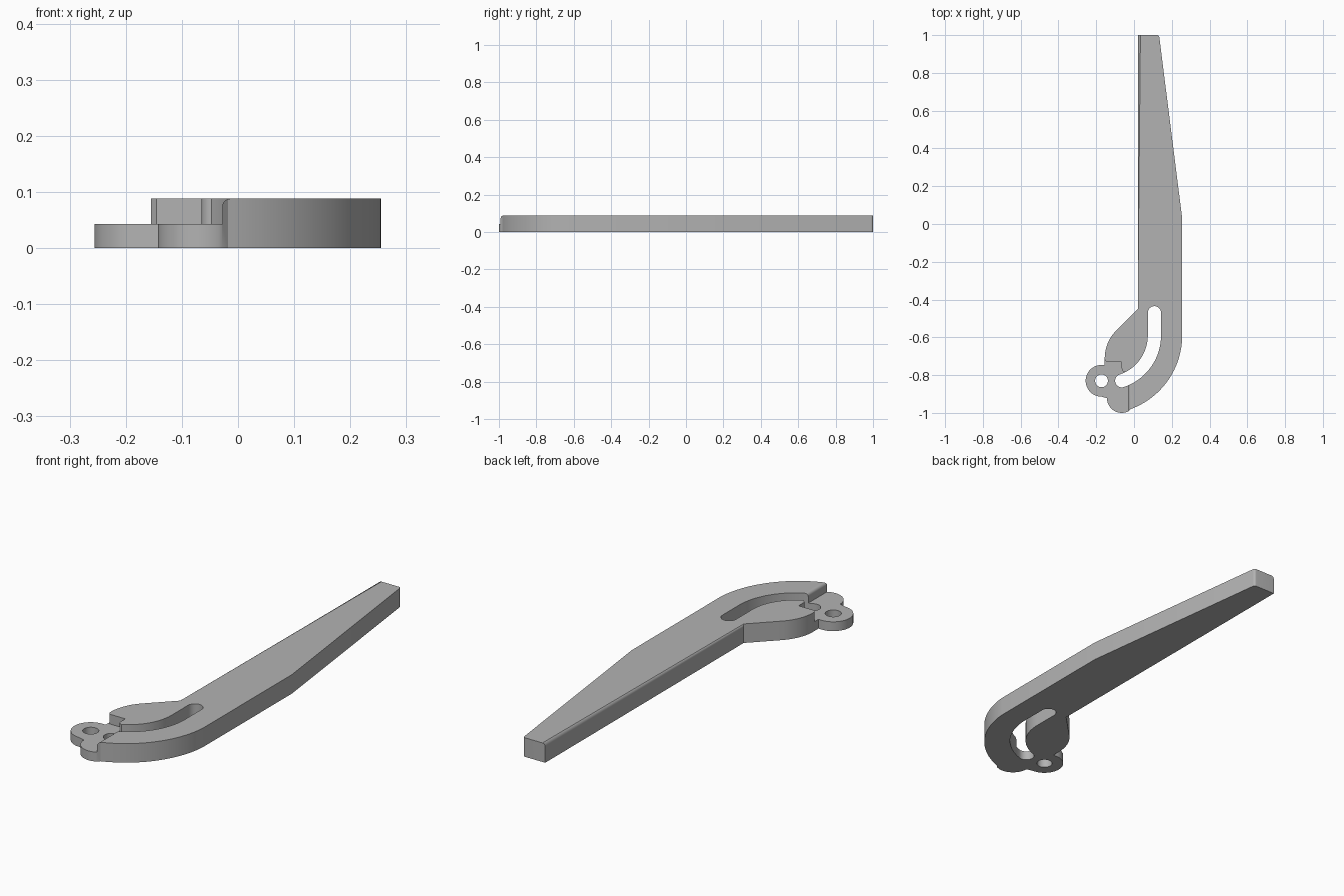
import bpy, bmesh
from math import sin, cos, radians
from mathutils import Vector

if "Cube" in bpy.data.objects:
    bpy.data.objects.remove(bpy.data.objects["Cube"])

TOP, STEP = 0.088, 0.043      # full and stepped-down thickness
FILLET = 0.014


def arc(cx, cy, r, a0, a1, n=24):
    angles = [radians(a0 + (a1 - a0) * i / n) for i in range(n + 1)]
    return [(cx + r * cos(a), cy + r * sin(a)) for a in angles]


def prism(name, points, offset, round_edge=None):
    """Extrude a closed 3D outline; optionally round the edge joining two points."""
    bm = bmesh.new()
    face = bm.faces.new([bm.verts.new(p) for p in points])
    result = bmesh.ops.extrude_face_region(bm, geom=[face])
    moved = [g for g in result["geom"] if isinstance(g, bmesh.types.BMVert)]
    bmesh.ops.translate(bm, verts=moved, vec=offset)
    bmesh.ops.recalc_face_normals(bm, faces=bm.faces)
    if round_edge:
        ends = [Vector(p) for p in round_edge]
        edges = [e for e in bm.edges
                 if all(min((v.co - p).length for v in e.verts) < 1e-4 for p in ends)]
        bmesh.ops.bevel(bm, geom=edges, offset=FILLET, segments=6,
                        profile=0.5, affect='EDGES')
    mesh = bpy.data.meshes.new(name)
    bm.to_mesh(mesh)
    bm.free()
    obj = bpy.data.objects.new(name, mesh)
    bpy.context.collection.objects.link(obj)
    return obj


def flat(points, z):
    return [(x, y, z) for x, y in points]


# Lever outline: tapered handle, curved arm, rounded tip, pivot ear, inner lobe
outline = [(0.02, 1)]
outline += arc(0.122, 0.988, 0.012, 90, 7, 5)
outline += [(0.255, 0.03)]
outline += arc(-0.16, -0.59, 0.415, -4, -70, 36)
outline += arc(-0.065, -0.922, 0.078, -62, -180)
outline += arc(-0.172, -0.83, 0.084, -90, -270, 32)
outline += [(-0.155, -0.746)]
outline += arc(0.05, -0.71, 0.205, 180, 135, 16)
outline += [(0.02, -0.45)]
lever = prism("lever", flat(outline, 0), (0, 0, TOP),
              [(0.02, 1, TOP), (0.02, -0.45, TOP)])

# Curved guide slot
slot = arc(0.108, -0.47, 0.035, 0, 180)
slot += arc(-0.145, -0.59, 0.218, 0, -71.6, 32)
slot += arc(-0.065, -0.83, 0.035, 108.4, 288.4)[1:-1]
slot += arc(-0.145, -0.59, 0.288, -71.6, 0, 32)
slot_cutter = prism("slot_cutter", flat(slot, -0.1), (0, 0, 0.3))

# Pivot hole in the ear
hole = arc(-0.172, -0.83, 0.034, 0, 360, 32)[:-1]
hole_cutter = prism("hole_cutter", flat(hole, -0.1), (0, 0, 0.3))

# Step beside the arm, with a rounded upper edge
step = [(-0.4, STEP), (-0.028, STEP)]
step += arc(-0.028 + FILLET, TOP - FILLET, FILLET, 180, 90, 6)
step += [(-0.028 + FILLET, 0.2), (-0.4, 0.2)]
arm_cutter = prism("arm_step_cutter", [(x, -1.2, z) for x, z in step], (0, 0.38, 0))

# Step around the ear, with a notch into the lobe
notch = [(-0.4, -0.86), (-0.04, -0.83), (-0.028, -0.8)]
notch += arc(-0.045, -0.765, 0.02, 270, 180, 6)
notch += [(-0.065, -0.73), (-0.145, -0.73), (-0.157, -0.715), (-0.4, -0.715)]
ear_cutter = prism("ear_step_cutter", flat(notch, STEP), (0, 0, 0.2))

# Cut everything, then drop the cutters
bpy.ops.object.select_all(action='DESELECT')
bpy.context.view_layer.objects.active = lever
lever.select_set(True)
for cutter in (slot_cutter, hole_cutter, arm_cutter, ear_cutter):
    mod = lever.modifiers.new(cutter.name, 'BOOLEAN')
    mod.operation, mod.solver, mod.object = 'DIFFERENCE', 'EXACT', cutter
    bpy.ops.object.modifier_apply(modifier=mod.name)
    bpy.data.objects.remove(cutter)

# Single grey finish
grey = bpy.data.materials.new("grey")
grey.use_nodes = True
colour = (0.45, 0.45, 0.45, 1)
grey.diffuse_color = colour
grey.node_tree.nodes["Principled BSDF"].inputs["Base Color"].default_value = colour
lever.data.materials.clear()
lever.data.materials.append(grey)
bpy.ops.object.shade_smooth_by_angle(angle=radians(25))
